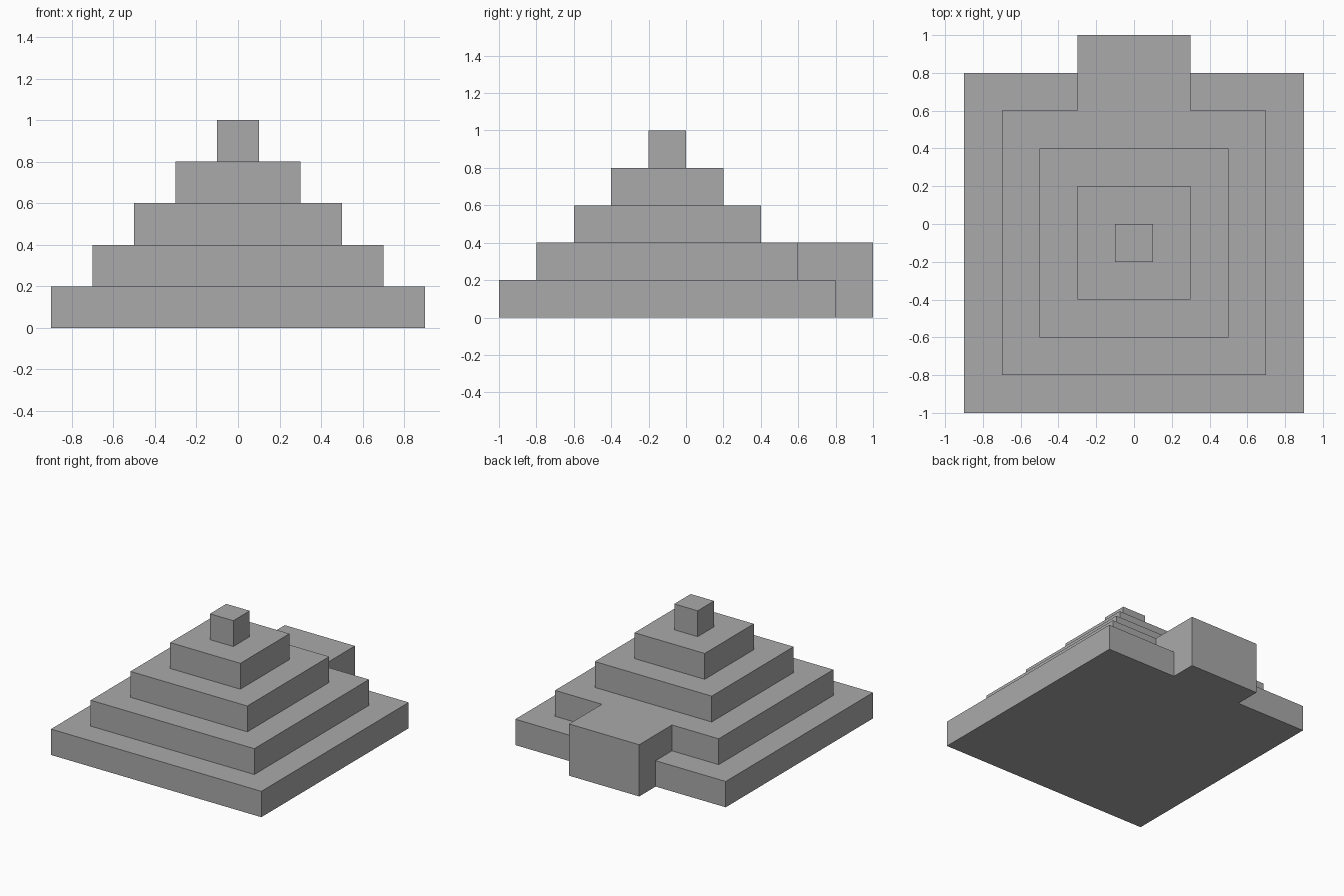
import bpy
import bmesh

default = bpy.data.objects.get("Cube")
if default:
    bpy.data.objects.remove(default, do_unlink=True)

STEP = 0.2

# Plain grey stone
stone = bpy.data.materials.new("grey stone")
stone.use_nodes = True
colour = (0.4, 0.4, 0.4, 1)
stone.diffuse_color = colour
stone.node_tree.nodes["Principled BSDF"].inputs["Base Color"].default_value = colour


def add_block(name, low, high, tiers=1):
    """A box whose top is stepped inward and upward once per extra tier."""
    bm = bmesh.new()
    bmesh.ops.create_cube(bm, size=1)
    for v in bm.verts:
        v.co = [(a + b) / 2 + c * (b - a) for a, b, c in zip(low, high, v.co)]
    bm.normal_update()
    top = max(bm.faces, key=lambda f: f.calc_center_median().z)
    for _ in range(tiers - 1):
        # Narrow the tread, then raise the next tier
        bmesh.ops.inset_region(bm, faces=[top], thickness=STEP, use_even_offset=True)
        top = bmesh.ops.extrude_discrete_faces(bm, faces=[top])["faces"][0]
        bmesh.ops.translate(bm, verts=top.verts, vec=(0, 0, STEP))
    bmesh.ops.recalc_face_normals(bm, faces=bm.faces)
    mesh = bpy.data.meshes.new(name)
    bm.to_mesh(mesh)
    bm.free()
    mesh.materials.append(stone)
    obj = bpy.data.objects.new(name, mesh)
    bpy.context.collection.objects.link(obj)
    return obj


# Five-tier pyramid and the entrance block on its back
pyramid = add_block("stepped_pyramid", (-0.9, -1, 0), (0.9, 0.8, STEP), tiers=5)
entrance = add_block("back_entrance", (-0.3, 0.5, 0), (0.3, 1, 2 * STEP))

# Join both into one clean skin
union = pyramid.modifiers.new("join entrance", "BOOLEAN")
union.operation = "UNION"
union.solver = "EXACT"
union.object = entrance
bpy.context.view_layer.objects.active = pyramid
bpy.ops.object.modifier_apply(modifier=union.name)
bpy.data.objects.remove(entrance, do_unlink=True)
